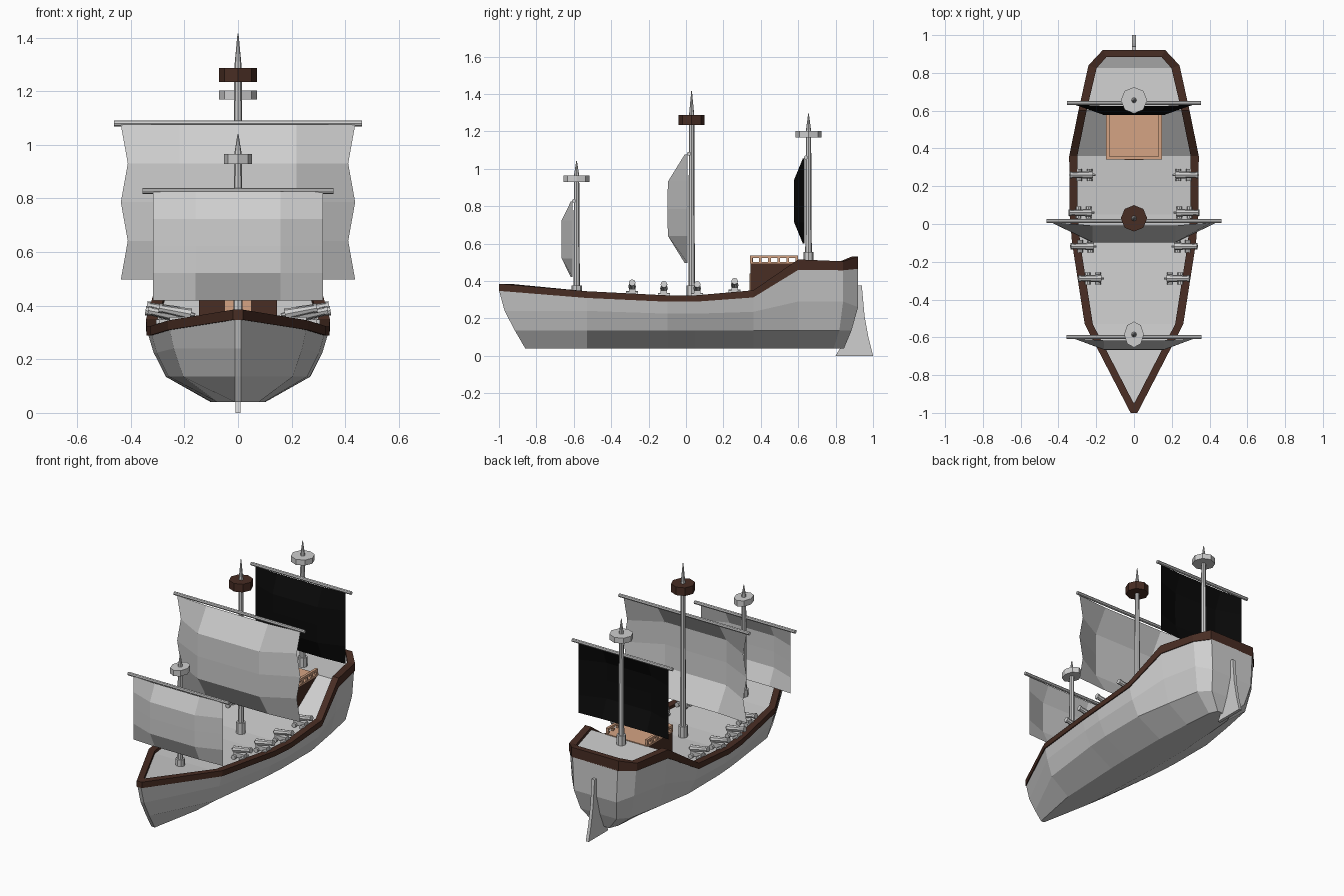
import bpy, math
from mathutils import Vector

if "Cube" in bpy.data.objects:
    bpy.data.objects.remove(bpy.data.objects["Cube"])


def material(name, rgb):
    m = bpy.data.materials.new(name)
    m.diffuse_color = (*rgb, 1)
    m.use_nodes = True
    m.node_tree.nodes["Principled BSDF"].inputs["Base Color"].default_value = m.diffuse_color
    return m


GREY = material("pale_grey", (0.62, 0.62, 0.62))
BROWN = material("dark_brown", (0.065, 0.026, 0.017))
TAN = material("tan_wood", (0.66, 0.37, 0.23))
BLACK = material("black_cloth", (0.003, 0.003, 0.003))


def mesh(name, verts, faces, mat):
    me = bpy.data.meshes.new(name)
    me.from_pydata(verts, [], faces)
    me.materials.append(mat)
    ob = bpy.data.objects.new(name, me)
    bpy.context.collection.objects.link(ob)
    return ob


def box(name, lo, hi, mat):
    v = [(x, y, z) for x in (lo[0], hi[0]) for y in (lo[1], hi[1]) for z in (lo[2], hi[2])]
    f = [(0, 1, 3, 2), (4, 6, 7, 5), (0, 4, 5, 1), (2, 3, 7, 6), (0, 2, 6, 4), (1, 5, 7, 3)]
    return mesh(name, v, f, mat)


def rod(name, a, b, r1, r2, mat, sides=8, sy=1):
    a, b = Vector(a), Vector(b)
    bpy.ops.mesh.primitive_cone_add(vertices=sides, radius1=r1, radius2=r2,
                                    depth=(b - a).length, location=(a + b) / 2)
    ob = bpy.context.object
    ob.name = name
    ob.rotation_euler = (b - a).to_track_quat('Z', 'Y').to_euler()
    ob.scale.y = sy
    ob.data.materials.append(mat)
    return ob


# stations along the hull: y, half width, hull top z, rail top z
ST = [(-1.0, .012, .350, .385), (-.53, .255, .312, .345), (-.1, .322, .292, .323),
      (.05, .335, .292, .323), (.36, .337, .315, .350), (.6, .288, .462, .515),
      (.84, .235, .460, .505), (.92, .16, .468, .53)]
# y of each station at the lower three levels, and width ratios
LOW_Y = {0: (-.97, -.915, -.86), 6: (.84, .82, .79), 7: (.92, .885, .845)}
LEVELS = [(.235, .94), (.135, .80), (.04, .30)]
UPPER = [.24, .24, .225, .225, .235, .29, .29, .26]

# hull
verts, faces = [], []
for i, (y, w, z, rz) in enumerate(ST):
    half = [(w, y, z)]
    for k, (lz, lw) in enumerate(LEVELS):
        ly = LOW_Y.get(i, (y, y, y))[k]
        half.append((w * (lw if i else 1), ly, UPPER[i] if k == 0 else lz))
    verts += half + [(-x, yy, zz) for x, yy, zz in reversed(half)]
n = len(ST)
for i in range(n - 1):
    for k in range(7):
        a = i * 8 + k
        faces.append((a, a + 1, a + 9, a + 8))
for i in (0, n - 1):
    for k in range(3):
        a = i * 8
        q = (a + k, a + 7 - k, a + 6 - k, a + k + 1)
        faces.append(q if i == 0 else q[::-1])
mesh("hull", verts, faces, GREY)

# deck, just below the rail top
inner = []
for i, (y, w, z, rz) in enumerate(ST):
    iy = {0: -.945, 6: .825, 7: .885}.get(i, y)
    inner.append((max(w - .037, .004) if i < 7 else .145, iy))
dv, df = [], []
for (w, y), s in zip(inner, ST):
    dv += [(-w - .004, y, s[3] - .018), (w + .004, y, s[3] - .018)]
for i in range(n - 1):
    df.append((2 * i, 2 * i + 1, 2 * i + 3, 2 * i + 2))
mesh("deck", dv, df, GREY)

# rail swept round the deck edge
ring = []
for s in (1, -1):
    side = []
    for (y, w, z, rz), (iw, iy) in zip(ST, inner):
        side.append([(s * (w + .006), y, z - .003), (s * (w + .006), y, rz),
                     (s * iw, iy, rz), (s * iw, iy, z - .003)])
    ring += side if s == 1 else side[::-1]
m = len(ring)
rf = [(4 * i + k, 4 * ((i + 1) % m) + k, 4 * ((i + 1) % m) + (k + 1) % 4, 4 * i + (k + 1) % 4)
      for i in range(m) for k in range(4)]
mesh("rail", [p for q in ring for p in q], rf, BROWN)

# rudder
prof = [(.80, 0), (1.0, 0), (.975, .1), (.955, .21), (.94, .375), (.915, .375), (.90, .2), (.83, .05)]
k = len(prof)
mesh("rudder", [(x, y, z) for x in (-.01, .01) for y, z in prof],
     [tuple(range(k))[::-1], tuple(range(k, 2 * k))] +
     [(i, (i + 1) % k, k + (i + 1) % k, k + i) for i in range(k)], GREY)

# cabin with door, roof and balustrade
box("cabin", (-.145, .345, .30), (.145, .61, .495), BROWN)
box("cabin_door", (-.05, .339, .325), (.05, .346, .44), TAN)
box("cabin_roof", (-.147, .342, .492), (.147, .605, .502), TAN)
for s in (-1, 1):
    x = s * .139
    box("side_handrail", (x - .008, .342, .522), (x + .008, .60, .537), TAN)
    for j in range(6):
        y = .342 + j * .0488
        box("side_baluster", (x - .007, y, .50), (x + .007, y + .014, .525), TAN)
box("front_handrail", (-.147, .342, .522), (.147, .358, .537), TAN)
for j in range(1, 6):
    x = -.139 + j * .0463
    box("front_baluster", (x - .007, .343, .50), (x + .007, .357, .525), TAN)


# mast with collar, lookout tub, spike, yard and billowing sail
def mast(name, y, deck, collar, tub, tub_r, sy, tub_mat, tip, yard_z, yard_w,
         sail_w, sail_z, bulge, wave, mat):
    z0, z1 = tub
    rod(name + "_mast", (0, y, deck), (0, y, z1), .018, .014, GREY)
    rod(name + "_collar", (0, y, deck), (0, y, collar), .028, .028, GREY)
    rod(name + "_lookout", (0, y, z0), (0, y, z1), tub_r, tub_r, tub_mat, 8, sy)
    rod(name + "_spike", (0, y, z1), (0, y, tip), .014, .002, GREY)
    yy = y - .014
    rod(name + "_yard", (-yard_w, yy, yard_z), (yard_w, yy, yard_z), .011, .011, GREY)
    v, f = [], []
    for r in range(5):
        z = sail_z[0] + (sail_z[1] - sail_z[0]) * r / 4
        for c in range(5):
            u = c / 2 - 1
            x = u * (sail_w - (wave if r % 2 else 0) * (abs(u) == 1))
            out = bulge * (0 if abs(u) == 1 else 1) * (1, 1, 1, 1, 1)[r]
            out *= (.15, 1, 1.02, 1, .15)[r]
            v.append((x, yy - .008 - out, z))
    for r in range(4):
        for c in range(4):
            a = r * 5 + c
            f.append((a, a + 5, a + 6, a + 1))
    mesh(name + "_sail", v, f, mat)


mast("fore", -.585, .32, .375, (.928, .965), .052, 1.32, GREY, 1.04,
     .828, .357, .317, (.825, .42), .058, 0, GREY)
mast("main", .03, .30, .375, (1.235, 1.287), .07, 1, BROWN, 1.415,
     1.08, .462, .437, (1.075, .497), .105, .026, GREY)
mast("aft", .655, .48, .555, (1.168, 1.203), .07, 1, GREY, 1.295,
     1.06, .355, .318, (1.055, .60), .055, 0, BLACK)


# cannons on wheeled carriages along both sides
def cannon(x, y, z, s):
    def X(d):
        return x + s * d
    xs = sorted((X(-.045), X(.03)))
    box("cannon_carriage", (xs[0], y - .017, z + .014), (xs[1], y + .017, z + .042), GREY)
    for d in (-.035, .02):
        for e in (-1, 1):
            rod("cannon_wheel", (X(d), y + e * .017, z + .015), (X(d), y + e * .032, z + .015),
                .015, .015, GREY)
    rod("cannon_barrel", (X(-.05), y, z + .053), (X(.065), y, z + .075), .021, .014, GREY)
    rod("cannon_muzzle", (X(.058), y, z + .074), (X(.07), y, z + .076), .018, .018, GREY)
    rod("cannon_knob", (X(-.065), y, z + .05), (X(-.05), y, z + .053), .006, .009, GREY, 6)


for x, y, z in ((.27, .26, .323), (.275, .06, .306), (.265, -.118, .306), (.225, -.288, .315)):
    for s in (-1, 1):
        cannon(s * x, y, z, s)
